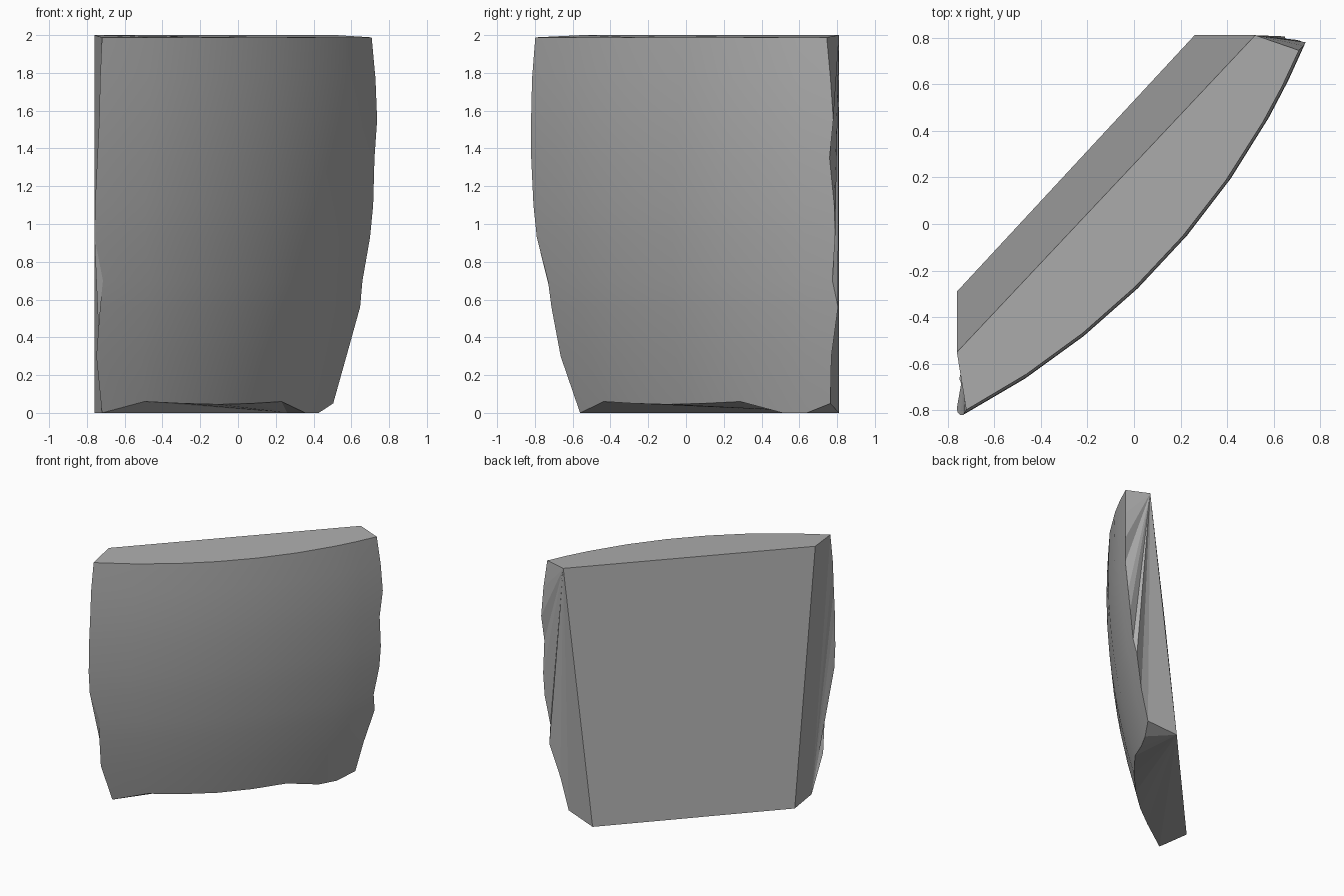
import bpy
import bmesh
import math

cube = bpy.data.objects.get("Cube")
if cube:
    bpy.data.objects.remove(cube, do_unlink=True)

# Bulged front: part of a shallow dome around a vertical axis
CX, CY = -2.223, 2.025


def radius(z):
    return 3.211 - 0.086 * (z - 1.6) ** 2


def dome_point(angle, z):
    r = radius(z)
    return (CX + r * math.cos(angle), CY + r * math.sin(angle), z)


# Broken side edges: height, x of one side, y of the other
ROWS = [(1.988, -0.72, 0.745), (1.77, -0.73, 0.765), (1.55, -0.735, 0.78),
        (1.35, -0.745, 0.76), (1.1, -0.757, 0.785), (0.93, -0.76, 0.79),
        (0.7, -0.715, 0.775), (0.56, -0.73, 0.805), (0.3, -0.75, 0.77),
        (0.0, -0.72, 0.77)]
COLUMNS = [0, 0.14, 0.28, 0.42, 0.56, 0.7, 0.84, 0.92, 1]
CHIPPED_BASE = [0, 0.06, 0.05, 0.045, 0.05, 0.06, 0, 0, 0.05]

bm = bmesh.new()
grid = []
for i, (z, left_x, right_y) in enumerate(ROWS):
    last = i == len(ROWS) - 1
    r = radius(z)
    a = -math.acos((left_x - CX) / r)
    b = math.asin((right_y - CY) / r)
    grid.append([bm.verts.new(dome_point(a + (b - a) * t, CHIPPED_BASE[j] if last else z))
                 for j, t in enumerate(COLUMNS)])

for upper, lower in zip(grid, grid[1:]):
    for j in range(len(COLUMNS) - 1):
        face = bm.faces.new((upper[j], lower[j], lower[j + 1], upper[j + 1]))
        face.smooth = True


# Flat broken sides, each a fan from one corner
def fan(corner, rim):
    for p, q in zip(rim, rim[1:]):
        bm.faces.new((corner, p, q))


top_a, top_b, base_a, base_b = [bm.verts.new(p) for p in (
    (-0.76, -0.55, 2), (0.52, 0.81, 2), (-0.76, -0.29, 0), (0.26, 0.81, 0))]
side_a = [row[0] for row in grid]
side_b = [row[-1] for row in grid]

bm.faces.new((top_a, top_b, base_b, base_a))
bm.faces.new([top_b, top_a] + grid[0])
fan(base_b, [base_a] + grid[-1])
fan(top_b, side_b + [base_b])
bm.faces.new((top_a, base_a, side_a[-1], side_a[0]))
fan(side_a[-1], side_a[:-1])
bmesh.ops.recalc_face_normals(bm, faces=bm.faces)

mesh = bpy.data.meshes.new("curved_slab")
bm.to_mesh(mesh)
bm.free()
slab = bpy.data.objects.new("curved_slab", mesh)
bpy.context.collection.objects.link(slab)

# Plain grey
grey = bpy.data.materials.new("stone_grey")
grey.use_nodes = True
colour = (0.42, 0.42, 0.42, 1)
grey.diffuse_color = colour
grey.node_tree.nodes["Principled BSDF"].inputs["Base Color"].default_value = colour
mesh.materials.append(grey)
